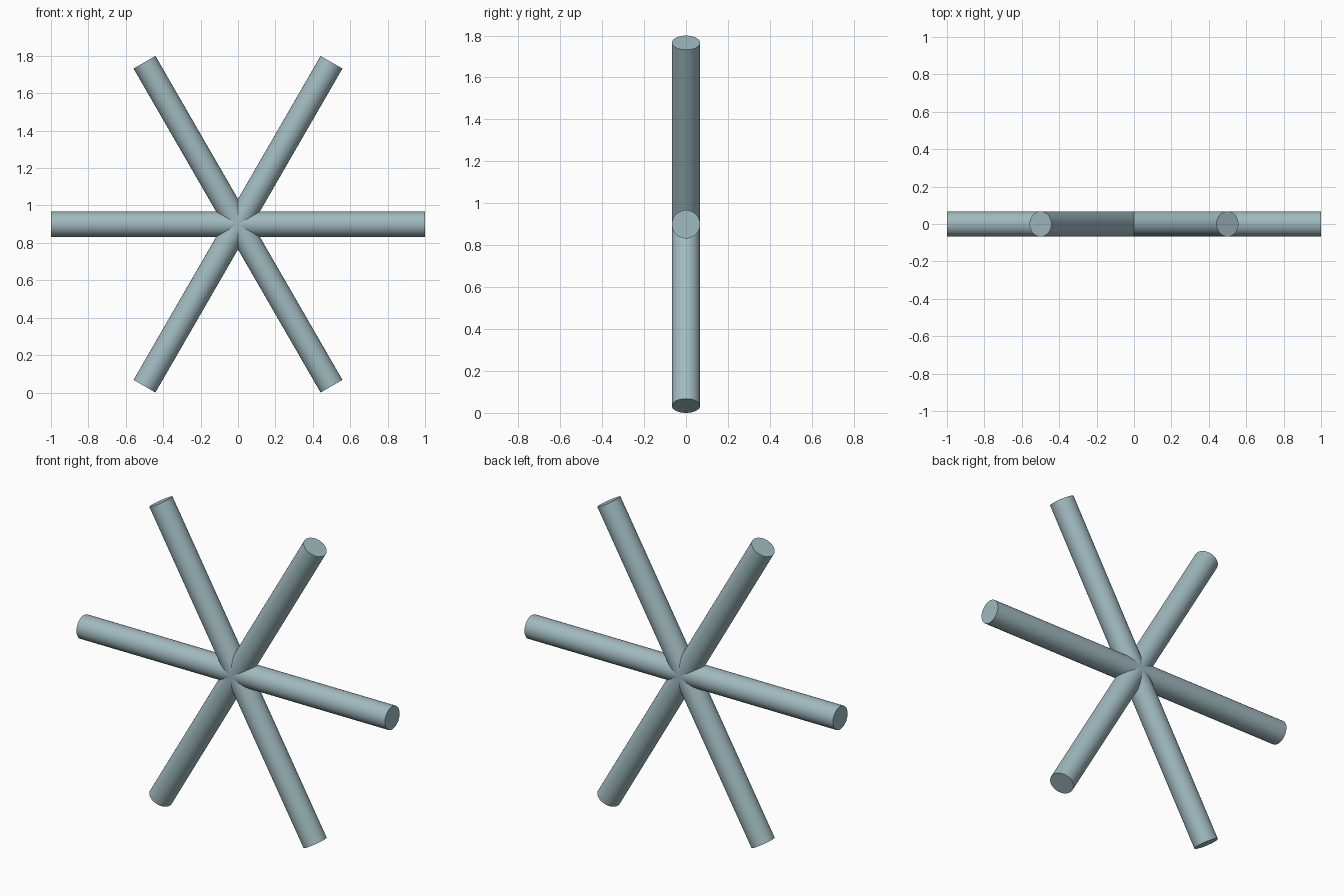
import bpy
import math

if "Cube" in bpy.data.objects:
    bpy.data.objects.remove(bpy.data.objects["Cube"])

RADIUS = 0.0675
LENGTH = 2.0
# lowest point of the tilted bars rests on z = 0
CENTRE_Z = math.sin(math.radians(60)) * LENGTH / 2 + RADIUS * math.cos(math.radians(60))

# single pale grey-teal colour
paint = bpy.data.materials.new("pale_teal_grey")
paint.diffuse_color = (0.35, 0.49, 0.52, 1.0)
paint.use_nodes = True
paint.node_tree.nodes["Principled BSDF"].inputs["Base Color"].default_value = paint.diffuse_color


def add_bar(name, angle):
    """Round flat-ended bar through the hub, angle measured from x in the xz plane."""
    bpy.ops.mesh.primitive_cylinder_add(
        vertices=48, radius=RADIUS, depth=LENGTH,
        location=(0, 0, CENTRE_Z),
        rotation=(0, math.radians(90 - angle), 0))
    bar = bpy.context.object
    bar.name = name
    bar.data.materials.append(paint)
    bpy.ops.object.shade_smooth_by_angle(angle=math.radians(40))


# three bars crossing at the centre make the six arms
for name, angle in (("level_bar", 0), ("rising_bar", 60), ("falling_bar", 120)):
    add_bar(name, angle)
